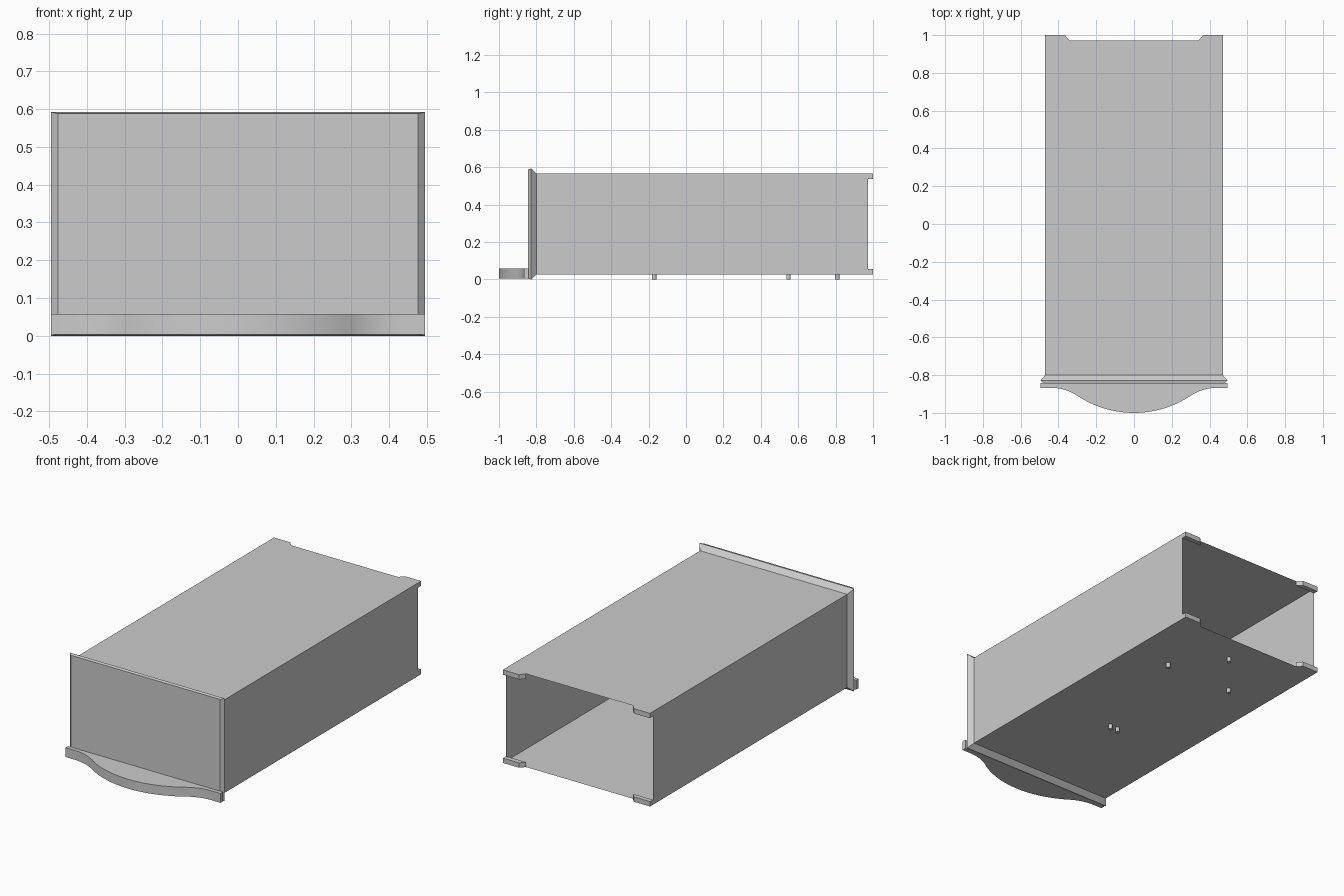
import bpy, bmesh, math

if "Cube" in bpy.data.objects:
    bpy.data.objects.remove(bpy.data.objects["Cube"])

W, Z0, Z1 = 0.47, 0.027, 0.565      # body half width, floor and roof heights
YF, YN, YB = -0.80, 0.972, 1.0      # body front, notch depth, tab ends
T = 0.028                           # tab thickness


def make_object(name, faces, smooth=None):
    """Build a mesh from polygons given as lists of points, welding shared corners."""
    bm = bmesh.new()
    for pts in faces:
        bm.faces.new([bm.verts.new(p) for p in pts])
    bmesh.ops.remove_doubles(bm, verts=bm.verts, dist=1e-5)
    bmesh.ops.recalc_face_normals(bm, faces=bm.faces)
    me = bpy.data.meshes.new(name)
    bm.to_mesh(me)
    bm.free()
    ob = bpy.data.objects.new(name, me)
    bpy.context.collection.objects.link(ob)
    if smooth:
        bpy.ops.object.select_all(action='DESELECT')
        ob.select_set(True)
        bpy.context.view_layer.objects.active = ob
        bpy.ops.object.shade_smooth_by_angle(angle=math.radians(smooth))
    return ob


def prism(outline, z0, z1):
    n = len(outline)
    lo = [(x, y, z0) for x, y in outline]
    hi = [(x, y, z1) for x, y in outline]
    return [lo, hi] + [[lo[i], lo[(i + 1) % n], hi[(i + 1) % n], hi[i]] for i in range(n)]


# thin-walled sleeve, open at the back, with notched rear edges
XO, XI = 0.367, 0.341
faces = []
for z in (Z0, Z1):
    faces.append([(-W, YF, z), (W, YF, z), (W, YN, z), (W, YB, z), (XO, YB, z),
                  (XI, YN, z), (-XI, YN, z), (-XO, YB, z), (-W, YB, z), (-W, YN, z)])
for s in (-1, 1):
    x = s * W
    faces.append([(x, YF, Z0), (x, YB, Z0), (x, YB, Z0 + T), (x, YN, Z0 + T),
                  (x, YN, Z1 - T), (x, YB, Z1 - T), (x, YB, Z1), (x, YF, Z1)])
    # corner tabs at the back
    for z, zi in ((Z0, Z0 + T), (Z1, Z1 - T)):
        tab = [(x, YN), (x, YB), (s * XO, YB), (s * XI, YN)]
        faces.append([(a, b, zi) for a, b in tab])
        for p, q in zip(tab[1:], tab[2:] + tab[:1]):
            faces.append([(*p, z), (*q, z), (*q, zi), (*p, zi)])
make_object("sleeve_body", faces)

# front panel with bevelled rim flaring out from the body
rings = []
for y, w, za, zb in ((YF, W, Z0, Z1), (-0.828, 0.495, 0.0, 0.592), (-0.845, 0.477, 0.004, 0.588)):
    rings.append([(-w, y, za), (w, y, za), (w, y, zb), (-w, y, zb)])
faces = [rings[-1]]
for a, b in zip(rings, rings[1:]):
    faces += [[a[i], a[(i + 1) % 4], b[(i + 1) % 4], b[i]] for i in range(4)]
make_object("front_panel", faces)

# front lip: convex centre arc blending into concave shoulders
R1, XC, YE = 0.54, 0.44, -0.867
S = (XC ** 2 + (1 + YE) ** 2) / (2 * (1 + YE))
R2 = S - R1
half = []
turn = math.asin(XC / S)
for i in range(13):
    a = turn * i / 12
    half.append((R1 * math.sin(a), -1 + R1 - R1 * math.cos(a)))
for i in range(11, -1, -1):
    a = turn * i / 12
    half.append((XC - R2 * math.sin(a), YE - R2 + R2 * math.cos(a)))
half += [(0.495, YE), (0.495, -0.843)]
outline = [(-x, y) for x, y in reversed(half[1:])] + half
make_object("front_lip", prism(outline, 0.004, 0.058), smooth=30)

# small round pegs under the floor
for i, (px, py) in enumerate(((-0.025, -0.17), (0.025, -0.17), (-0.215, 0.548),
                              (0.215, 0.548), (0, 0.808))):
    ring = [(px + 0.012 * math.cos(k * math.pi / 8), py + 0.012 * math.sin(k * math.pi / 8))
            for k in range(16)]
    make_object(f"peg_{i + 1}", prism(ring, 0.0, Z0), smooth=40)
